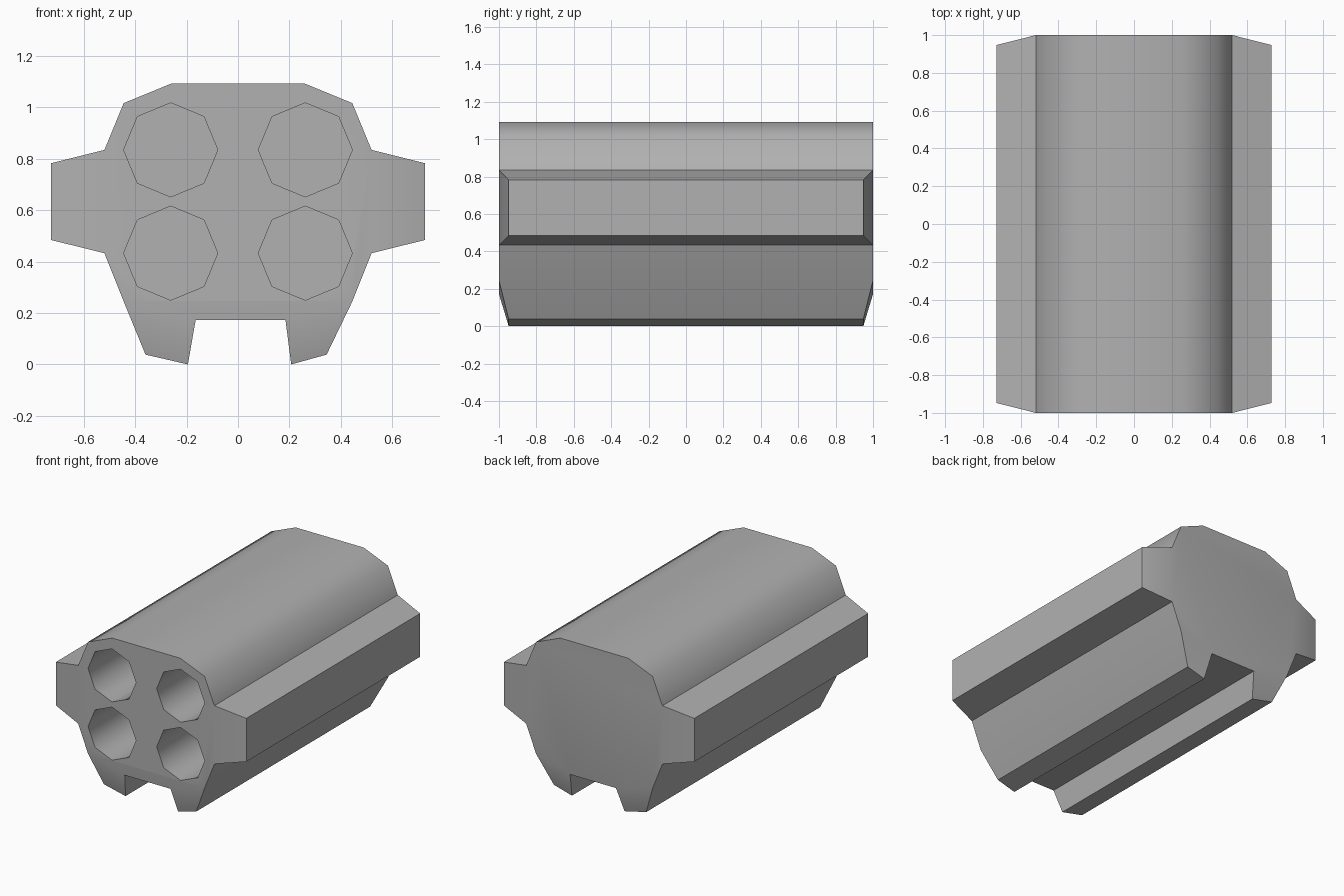
import bpy, bmesh
from math import radians
from mathutils import Matrix

if "Cube" in bpy.data.objects:
    bpy.data.objects.remove(bpy.data.objects["Cube"])

HALF, TIP = 1.0, 0.948   # half length of the body and of the tapered tips

# Body cross-section (x, z), clockwise from top left
profile = [(-.26, 1.093), (.26, 1.093), (.445, 1.017), (.52, .835), (.52, .433),
           (.445, .245), (.185, .172), (-.165, .172), (-.445, .245),
           (-.52, .433), (-.52, .835), (-.445, 1.017)]
# Facets that grow a tapered block: start index -> the two tip points
growths = {3: [(.727, .783), (.727, .484)],       # right side rail
           9: [(-.727, .484), (-.727, .783)],     # left side rail
           5: [(.345, .038), (.207, 0)],          # right foot
           7: [(-.195, 0), (-.36, .038)]}         # left foot

bm = bmesh.new()


def pair(p, half):
    return [bm.verts.new((p[0], y, p[1])) for y in (-half, half)]


def quad(a, b):
    bm.faces.new((a[0], b[0], b[1], a[1]))


# Body shell with rails and feet
ring = [pair(p, HALF) for p in profile]
for i, a in enumerate(ring):
    b = ring[(i + 1) % len(ring)]
    if i in growths:
        c, d = (pair(p, TIP) for p in growths[i])
        for u, v in ((a, c), (c, d), (d, b)):
            quad(u, v)
        for k in (0, 1):
            bm.faces.new((a[k], b[k], d[k], c[k]))
    else:
        quad(a, b)
for k in (0, 1):
    bm.faces.new([p[k] for p in ring])
bmesh.ops.recalc_face_normals(bm, faces=bm.faces)

# Dark grey metal
grey = bpy.data.materials.new("dark_grey")
grey.diffuse_color = (.44, .44, .44, 1)
grey.use_nodes = True
grey.node_tree.nodes["Principled BSDF"].inputs["Base Color"].default_value = grey.diffuse_color


def to_object(bm, name):
    mesh = bpy.data.meshes.new(name)
    bm.to_mesh(mesh)
    bm.free()
    mesh.materials.append(grey)
    ob = bpy.data.objects.new(name, mesh)
    bpy.context.collection.objects.link(ob)
    return ob


pod = to_object(bm, "launcher_pod")

# Four octagonal blind tubes in the front
DEPTH = 1.0
bm = bmesh.new()
for x in (-.262, .262):
    for z in (.433, .835):
        bmesh.ops.create_cone(
            bm, cap_ends=True, segments=8, radius1=.183, radius2=.183, depth=DEPTH + .2,
            matrix=Matrix.Translation((x, -HALF + DEPTH / 2 - .1, z))
            @ Matrix.Rotation(radians(90), 4, 'X'))
cutter = to_object(bm, "tube_cutter")
cutter.hide_render = True

cut = pod.modifiers.new("tubes", 'BOOLEAN')
cut.operation, cut.solver, cut.object = 'DIFFERENCE', 'EXACT', cutter
bpy.context.view_layer.objects.active = pod
pod.select_set(True)
bpy.ops.object.modifier_apply(modifier=cut.name)
bpy.data.objects.remove(cutter)

# Soft octagon facets, crisp rail, foot and tube rims
bpy.ops.object.shade_smooth_by_angle(angle=radians(46.5))
